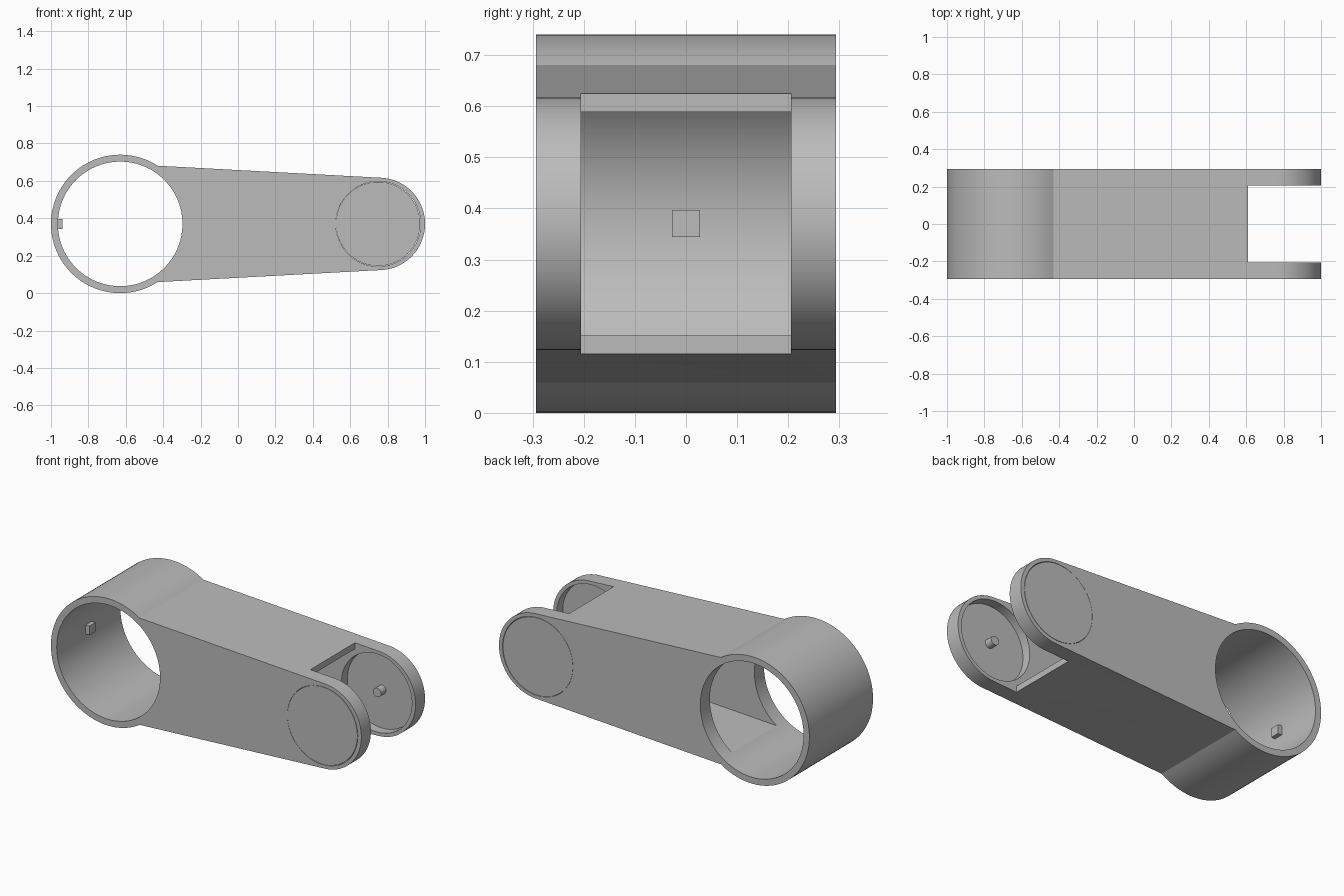
import bpy, bmesh
from math import cos, sin, radians

cube = bpy.data.objects.get("Cube")
if cube:
    bpy.data.objects.remove(cube, do_unlink=True)

MID = 0.37                 # height of both pivot axes
RING_X, TIP_X, PIN_X = -0.63, 0.753, 0.749
HALF, GAP = 0.293, 0.205   # half depth of the arm and of its hollow

grey = bpy.data.materials.new("plain_grey")
grey.use_nodes = True
COLOUR = (0.5, 0.5, 0.5, 1)
grey.diffuse_color = COLOUR
grey.node_tree.nodes["Principled BSDF"].inputs["Base Color"].default_value = COLOUR


def arc(cx, r, a, b, n):
    """Points (x, z) on an arc around a pivot, angles in degrees."""
    angles = [radians(a + (b - a) * i / n) for i in range(n + 1)]
    return [(cx + r * cos(t), MID + r * sin(t)) for t in angles]


def circle(cx, r, n=96):
    return arc(cx, r, 0, 360, n)[:-1]


def prism(name, outline, y0, y1):
    """Extrude an outline in the xz plane from y0 to y1."""
    bm = bmesh.new()
    face = bm.faces.new([bm.verts.new((x, y0, z)) for x, z in outline])
    out = bmesh.ops.extrude_face_region(bm, geom=[face])
    moved = [v for v in out["geom"] if isinstance(v, bmesh.types.BMVert)]
    bmesh.ops.translate(bm, verts=moved, vec=(0, y1 - y0, 0))
    bmesh.ops.recalc_face_normals(bm, faces=bm.faces)
    mesh = bpy.data.meshes.new(name)
    bm.to_mesh(mesh)
    bm.free()
    mesh.materials.append(grey)
    obj = bpy.data.objects.new(name, mesh)
    bpy.context.collection.objects.link(obj)
    return obj


def smooth(obj):
    bpy.ops.object.select_all(action="DESELECT")
    obj.select_set(True)
    bpy.context.view_layer.objects.active = obj
    bpy.ops.object.shade_smooth_by_angle(angle=radians(25))


def cut(obj, cutter):
    """Subtract the cutter from the object, then remove the cutter."""
    mod = obj.modifiers.new("cut", "BOOLEAN")
    mod.operation, mod.solver, mod.object = "DIFFERENCE", "EXACT", cutter
    bpy.ops.object.select_all(action="DESELECT")
    bpy.context.view_layer.objects.active = obj
    bpy.ops.object.modifier_apply(modifier=mod.name)
    bpy.data.objects.remove(cutter, do_unlink=True)


# Arm body: large ring tapering to a rounded fork
outline = arc(RING_X, 0.37, 57.2, 302.8, 72) + arc(TIP_X, 0.247, -87, 87, 56)
arm = prism("arm_body", outline, -HALF, HALF)

# Tapered hollow opening into the fork slot
upper = [(-0.6, 0.282), (0.61, 0.219), (0.61, 0.6), (1.2, 0.6)]
hollow = upper + [(x, -h) for x, h in reversed(upper)]
cut(arm, prism("hollow_cutter", [(x, MID + h) for x, h in hollow], -GAP, GAP))

# Ring bore and cap holes
cut(arm, prism("bore_cutter", circle(RING_X, 0.333), -0.5, 0.5))
cut(arm, prism("cap_hole_cutter", circle(PIN_X + 0.001, 0.227), -0.5, 0.5))
smooth(arm)

# Fork caps, each with a pin pointing inwards
for side, s in (("front", -1), ("back", 1)):
    smooth(prism(side + "_cap", circle(PIN_X, 0.225), s * 0.257, s * HALF))
    smooth(prism(side + "_pin", circle(PIN_X, 0.026, 32), s * 0.21, s * 0.26))

# Locating key inside the ring
key = [(-0.967, 0.344), (-0.937, 0.344), (-0.937, 0.397), (-0.967, 0.397)]
prism("ring_key", key, -0.027, 0.027)
